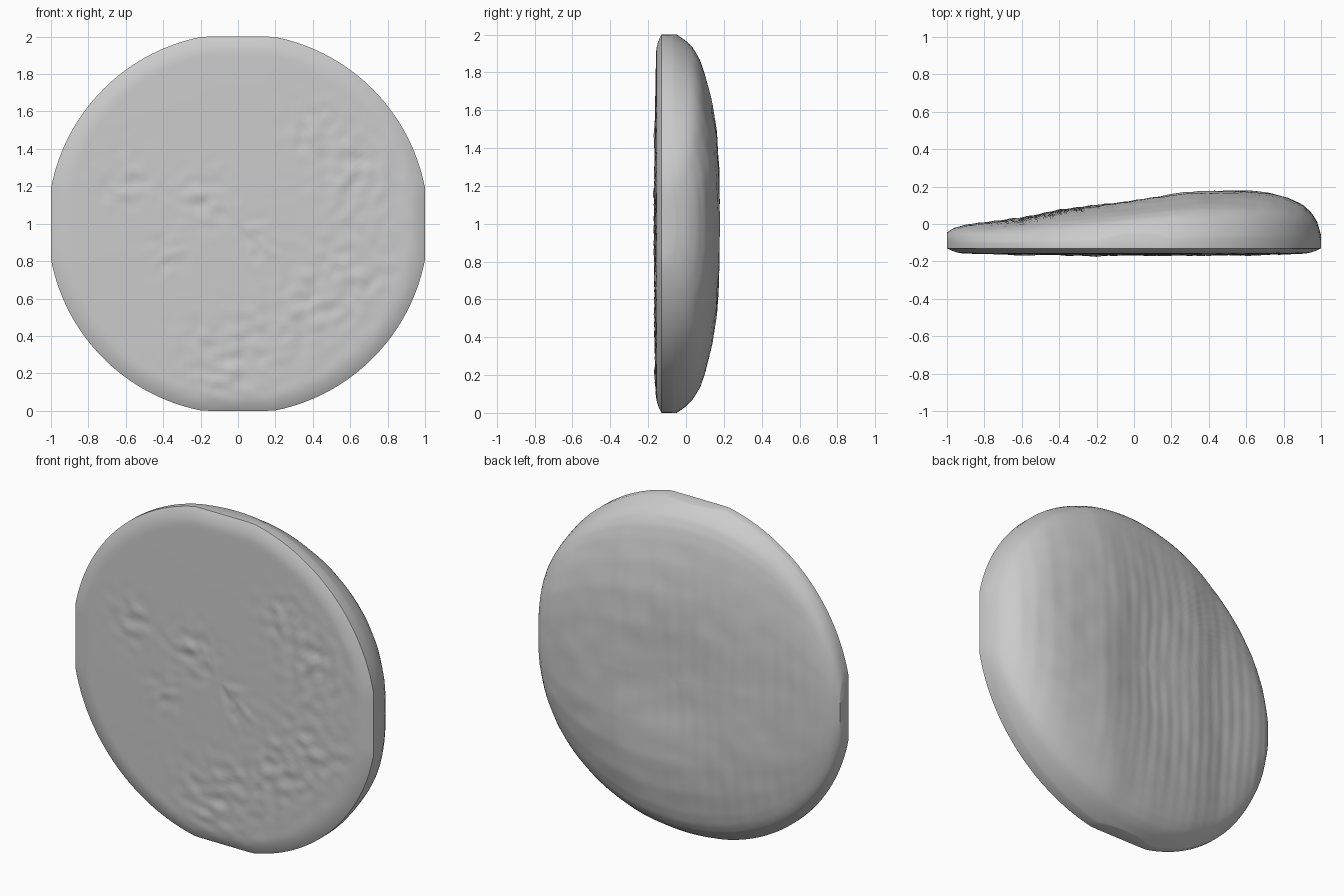
import bpy, bmesh, math
from mathutils import Vector, noise

if "Cube" in bpy.data.objects:
    bpy.data.objects.remove(bpy.data.objects["Cube"])

SEGS, RINGS = 160, 48
BASE = -0.13   # y of the front rim edge

# height of the back above BASE along x (wedge) and its fall-off towards top and bottom
WEDGE = [(-1, .085), (-.96, .11), (-.88, .13), (-.6, .165), (-.4, .21), (0, .27), (.25, .308),
         (.35, .315), (.6, .31), (.72, .298), (.82, .272), (.9, .235), (.95, .19), (.98, .14), (1, .07)]
FALL = [(0, 1), (.3, .985), (.5, .94), (.67, .85), (.8, .75), (.87, .67), (.92, .57),
        (.95, .46), (.98, .3), (1, .16)]


def lerp(table, t):
    t = max(table[0][0], min(table[-1][0], t))
    for (a, u), (b, v) in zip(table, table[1:]):
        if t <= b:
            return u + (v - u) * (t - a) / (b - a)


def bump(x, z, seed, scale):
    return noise.noise(Vector((x * scale, seed, z * scale)))


# clusters of small lumps on the front: x, z, radius
CLUSTERS = [(-.6, .22, .14), (-.17, .15, .15), (-.4, -.17, .1), (.1, -.1, .1), (.4, .5, .14),
            (.65, .28, .22), (.62, -.25, .22), (.35, -.5, .2), (-.05, -.73, .25)]


def front_y(x, z, r):
    edge = max(0, (r - .9) / .1)
    y = -.168 + .012 * r * r + .026 * edge ** 2
    w = sum(math.exp(-((x - a) ** 2 + (z - b) ** 2) / (c * c)) for a, b, c in CLUSTERS)
    return y + .012 * min(w, 1) * bump(x, z, 3, 16) * (1 - edge)


def back_y(x, z, r):
    u = abs(z) / math.sqrt(max(1.0404 - x * x, .04))
    h = lerp(WEDGE, x) * lerp(FALL, u)
    # shallow hollow inside the thick crescent, and fine ripples on the thin side
    h -= .025 * math.exp(-((x - .05) ** 2 / .1 + (z + .05) ** 2 / .12))
    fade = 1 - r ** 6
    h += fade * (.004 * bump(x, z, 8, 7))
    h += fade * .002 * math.sin(x * 75 + 2 * bump(x, z, 5, 2)) * max(0, min(1, .6 - x))
    return BASE + h


def face_rings(bm, func):
    """Polar sheet of vertices, denser towards the rim."""
    centre = bm.verts.new((0, func(0, 0, 0), 1))
    rings = []
    for i in range(1, RINGS + 1):
        r = 1 - (1 - i / RINGS) ** 1.4
        ring = []
        for k in range(SEGS):
            a = 2 * math.pi * k / SEGS
            c, s = math.cos(a), math.sin(a)
            rad = r * min(1.018, 1 / max(abs(c), abs(s)))  # circle with four small flats
            x, z = rad * c, rad * s
            ring.append(bm.verts.new((x, func(x, z, r), z + 1)))
        rings.append(ring)
    for k in range(SEGS):
        bm.faces.new((centre, rings[0][k], rings[0][k - 1]))
    for a, b in zip(rings, rings[1:]):
        join(bm, a, b)
    return rings[-1]


def join(bm, a, b):
    for k in range(SEGS):
        bm.faces.new((a[k - 1], a[k], b[k], b[k - 1]))


# wedge-shaped pebble disc: flat front, domed back, narrow side wall
bm = bmesh.new()
front = face_rings(bm, front_y)
back = face_rings(bm, back_y)
join(bm, front, back)
bmesh.ops.recalc_face_normals(bm, faces=bm.faces)
mesh = bpy.data.meshes.new("wedge_disc")
bm.to_mesh(mesh)
bm.free()
disc = bpy.data.objects.new("wedge_disc", mesh)
bpy.context.collection.objects.link(disc)
bpy.context.view_layer.objects.active = disc
disc.select_set(True)
bpy.ops.object.shade_smooth_by_angle(angle=math.radians(50))
